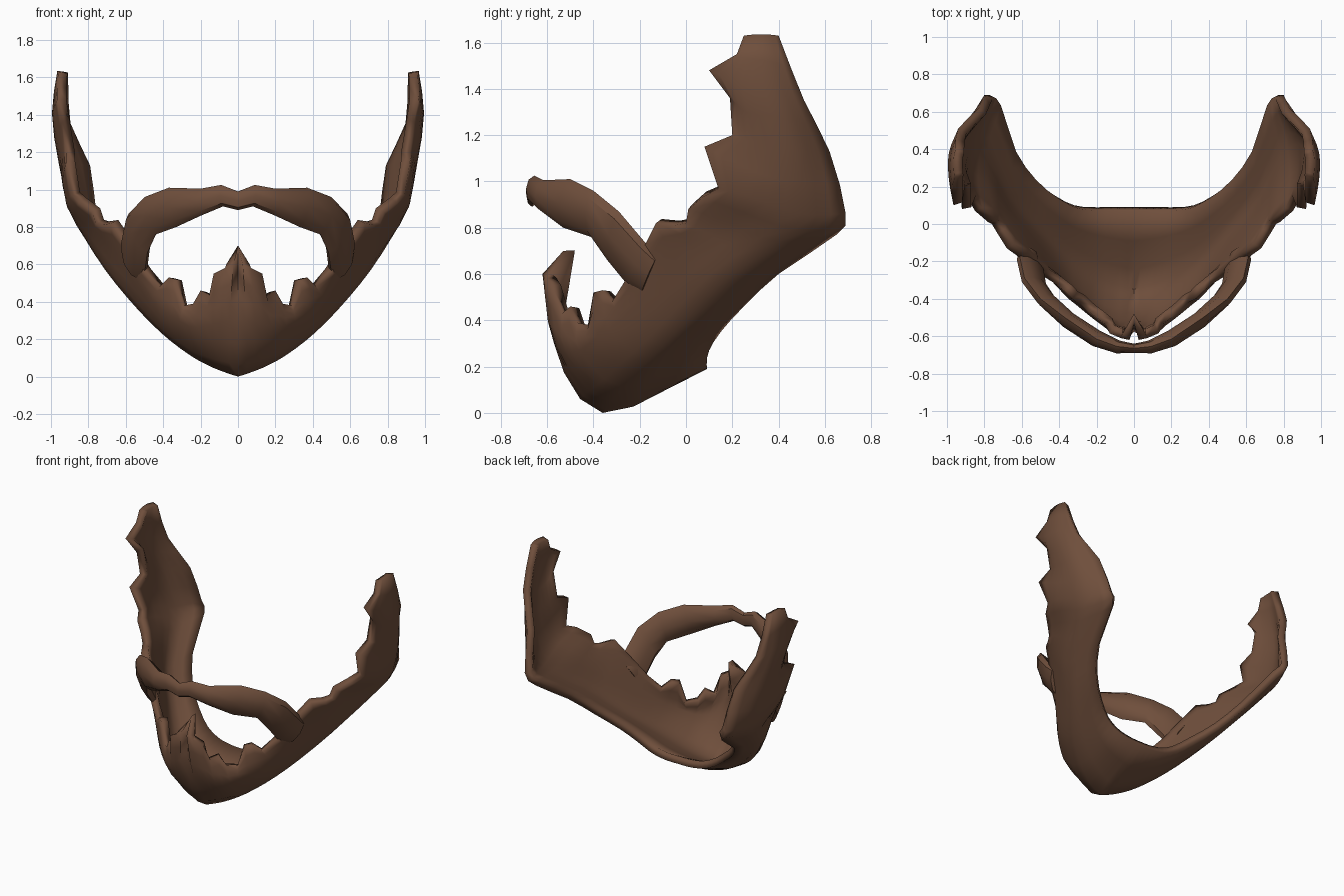
import bpy, bmesh, math
from mathutils import Vector

if "Cube" in bpy.data.objects:
    bpy.data.objects.remove(bpy.data.objects["Cube"])

brown = bpy.data.materials.new("brown_hair")
brown.diffuse_color = (0.16, 0.078, 0.045, 1)
brown.use_nodes = True
brown.node_tree.nodes["Principled BSDF"].inputs["Base Color"].default_value = brown.diffuse_color

# Rails of the right half, running from chin centre to sideburn top
hairline = [(0, -.53, .70), (.025, -.62, .60), (.07, -.61, .58), (.13, -.585, .55), (.155, -.535, .43),
            (.20, -.50, .46), (.24, -.47, .39), (.29, -.42, .38), (.33, -.40, .52), (.37, -.36, .53),
            (.42, -.32, .48), (.50, -.27, .56), (.61, -.18, .72), (.68, -.13, .82), (.73, -.05, .81),
            (.76, 0, .82), (.78, .01, .88), (.85, .07, .93), (.89, .14, .97), (.92, .08, 1.15),
            (.92, .20, 1.20), (.94, .19, 1.36), (.965, .10, 1.48), (.965, .22, 1.55), (.96, .25, 1.63)]
cheek = [(0, -.57, .30), (.09, -.56, .29), (.18, -.52, .27), (.26, -.46, .27), (.36, -.38, .33),
         (.46, -.27, .41), (.60, -.11, .58), (.72, .04, .70), (.82, .19, .82), (.92, .28, .93),
         (.95, .30, 1.17), (.99, .24, 1.42), (.965, .30, 1.635)]
jaw = [(0, -.36, 0), (.09, -.34, .03), (.17, -.31, .065), (.25, -.27, .11), (.36, -.20, .19),
       (.47, -.10, .29), (.59, .02, .42), (.71, .16, .57), (.82, .40, .74), (.88, .50, .86),
       (.95, .47, 1.14), (.99, .38, 1.40), (.965, .35, 1.635)]
neck = [(0, .09, .19), (.08, .09, .19), (.16, .09, .20), (.23, .09, .22), (.32, .10, .27),
        (.42, .15, .35), (.55, .25, .46), (.66, .40, .60), (.74, .65, .77), (.80, .69, .86),
        (.83, .62, 1.13), (.94, .51, 1.35), (.955, .40, 1.63)]


def smooth_path(points, steps):
    """Catmull-Rom curve through the points, with steps samples per span."""
    p = [Vector(v) for v in points]
    p = [2 * p[0] - p[1]] + p + [2 * p[-1] - p[-2]]
    out = []
    for i in range(1, len(p) - 2):
        a, b, c, d = p[i - 1:i + 3]
        for s in range(steps):
            t = s / steps
            out.append(.5 * (2 * b + (c - a) * t + (2 * a - 5 * b + 4 * c - d) * t * t
                             + (3 * b - a - 3 * c + d) * t ** 3))
    return out + [p[-2]]


def loft(name, half, closed=False):
    """Mirror half the sections across x and skin them all."""
    flip = [[Vector((-v.x, v.y, v.z)) for v in sec] for sec in half[:0:-1]]
    sections = flip + half
    bm = bmesh.new()
    rows = [[bm.verts.new(v) for v in sec] for sec in sections]
    n = len(rows[0])
    for a, b in zip(rows, rows[1:]):
        for j in range(n if closed else n - 1):
            k = (j + 1) % n
            bm.faces.new((a[j], a[k], b[k], b[j]))
    if closed:
        bm.faces.new(rows[0])
        bm.faces.new(rows[-1][::-1])
        bmesh.ops.recalc_face_normals(bm, faces=bm.faces)
    mesh = bpy.data.meshes.new(name)
    bm.to_mesh(mesh)
    bm.free()
    mesh.materials.append(brown)
    ob = bpy.data.objects.new(name, mesh)
    bpy.context.collection.objects.link(ob)
    bpy.context.view_layer.objects.active = ob
    ob.select_set(True)
    bpy.ops.object.shade_smooth_by_angle(angle=math.radians(40))
    ob.select_set(False)
    return ob


# Beard shell: jagged hairline over smooth cheek, jaw and neck rails
rails = [[Vector(v) for v in hairline]] + [smooth_path(r, 2) for r in (cheek, jaw, neck)]
sections = []
for station in zip(*rails):
    sec = smooth_path(station, 3)
    for v in sec:
        v.z = max(v.z, 0)
    sections.append(sec)
beard = loft("beard", sections)
shell = beard.modifiers.new("thickness", 'SOLIDIFY')
shell.thickness = .05
shell.offset = -1

# Moustache: oval sections between an upper and a lower edge
upper = [(0, -.665, .99), (.09, -.655, 1.025), (.2, -.615, 1.005), (.37, -.50, 1.01), (.5, -.40, .96),
         (.585, -.29, .87), (.61, -.18, .74), (.60, -.12, .68)]
lower = [(0, -.665, .89), (.08, -.66, .91), (.2, -.61, .86), (.33, -.53, .80), (.44, -.41, .76),
         (.485, -.34, .66), (.50, -.25, .55), (.53, -.19, .52)]
mids = [(Vector(u) + Vector(l)) / 2 for u, l in zip(upper, lower)]
rings = []
for i, (u, l) in enumerate(zip(upper, lower)):
    run = mids[min(i + 1, 7)] - mids[max(i - 1, 0)]
    out = Vector((run.y, -run.x, 0)).normalized() if i else Vector((0, -1, 0))
    depth = min(.025 + .01 * i, .045)
    half = (Vector(u) - Vector(l)) / 2
    rings.append([mids[i] + half * math.cos(a) + out * depth * math.sin(a)
                  for a in (k * math.tau / 8 for k in range(8))])
loft("moustache", rings, closed=True)
